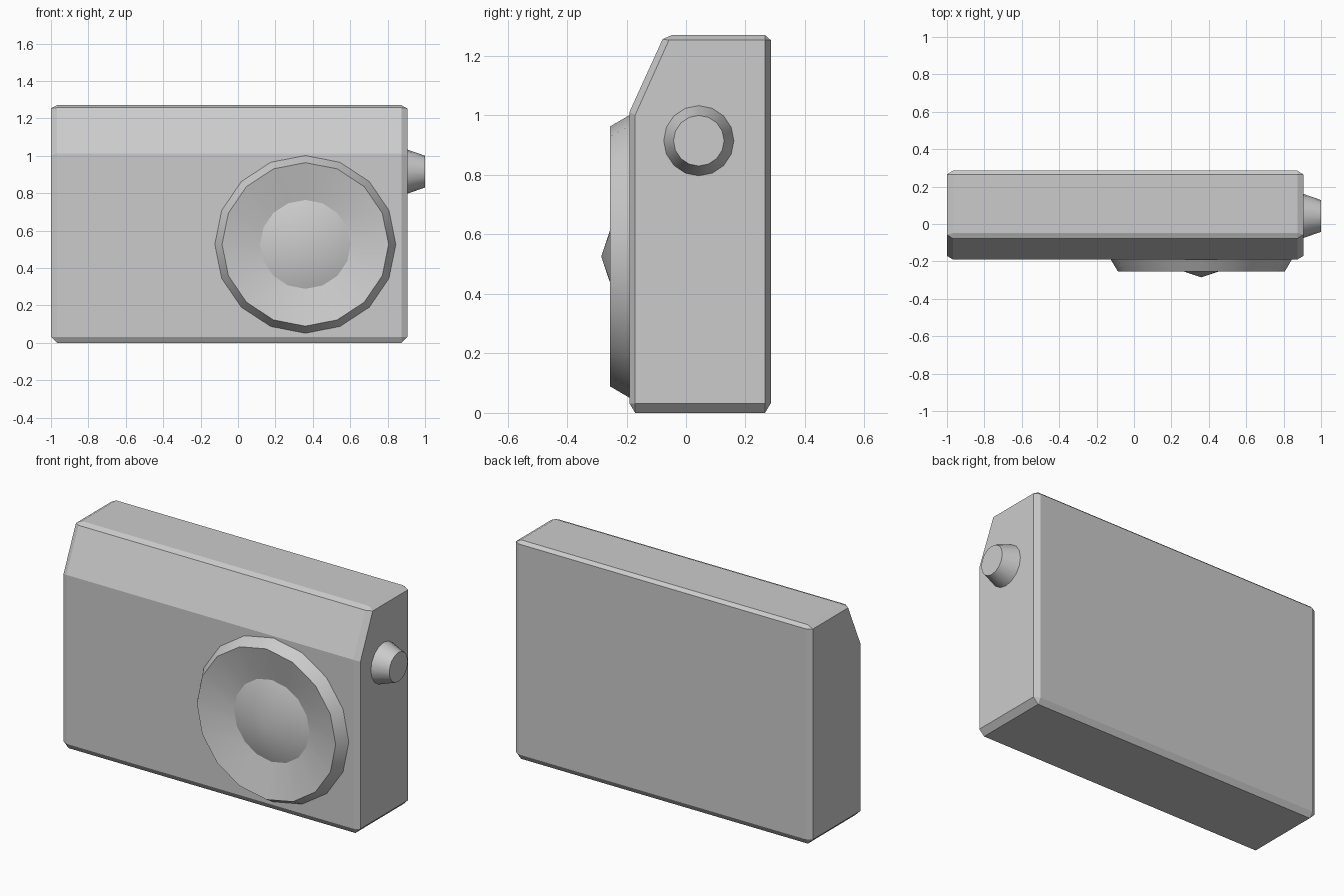
import bpy, bmesh
from math import sin, cos, pi, radians
from mathutils import Vector

if "Cube" in bpy.data.objects:
    bpy.data.objects.remove(bpy.data.objects["Cube"])


def finish(name, bm, smooth=False):
    bmesh.ops.recalc_face_normals(bm, faces=bm.faces[:])
    mesh = bpy.data.meshes.new(name)
    bm.to_mesh(mesh)
    bm.free()
    ob = bpy.data.objects.new(name, mesh)
    bpy.context.collection.objects.link(ob)
    if smooth:
        bpy.ops.object.select_all(action='DESELECT')
        bpy.context.view_layer.objects.active = ob
        ob.select_set(True)
        bpy.ops.object.shade_smooth_by_angle(angle=radians(30))
    return ob


def lathe(name, profile, centre, axis, u, v, sides=16):
    """Turn (radius, distance along axis) points; radius 0 makes a tip."""
    bm = bmesh.new()
    centre, axis, u, v = (Vector(p) for p in (centre, axis, u, v))
    rings = []
    for r, d in profile:
        count = sides if r else 1
        rings.append([bm.verts.new(centre + axis * d
                      + r * (u * cos(2 * pi * i / sides) + v * sin(2 * pi * i / sides)))
                      for i in range(count)])
    for a, b in zip(rings, rings[1:]):
        for i in range(sides):
            j = (i + 1) % sides
            bm.faces.new((a[i], a[j], b[0]) if len(b) == 1 else (a[i], a[j], b[j], b[i]))
    for ring in (rings[0], rings[-1]):
        if len(ring) > 1:
            bm.faces.new(ring)
    return finish(name, bm, True)


# Body: side profile (y, z) swept along x, chamfered everywhere but the slope's lower fold
SQUASH = 0.6            # chamfers are narrower in depth than in width
profile = [(-0.19, 0), (0.285, 0), (0.285, 1.285), (-0.067, 1.285), (-0.19, 1.012)]
bm = bmesh.new()
face = bm.faces.new([bm.verts.new((-1, y / SQUASH, z)) for y, z in profile])
moved = bmesh.ops.extrude_face_region(bm, geom=[face])['geom']
bmesh.ops.translate(bm, vec=(1.905, 0, 0),
                    verts=[g for g in moved if isinstance(g, bmesh.types.BMVert)])
bmesh.ops.recalc_face_normals(bm, faces=bm.faces[:])
edges = [e for e in bm.edges if not all(abs(w.co.z - 1.012) < 0.01 for w in e.verts)]
bmesh.ops.bevel(bm, geom=edges, offset=0.032, segments=1, profile=0.5, affect='EDGES')
for w in bm.verts:
    w.co.y *= SQUASH
    if w.co.z > 1.254:  # the top chamfer is half as tall
        w.co.z = 1.254 + (w.co.z - 1.254) * 0.516
finish("body", bm)

# Large dial on the front: bevelled rim, dished face, raised pointed centre
lathe("front_dial", [(1, 0), (0.92, 0.065), (0.5, 0.015), (0, 0.095)],
      (0.36, -0.19, 0.526), (0, -1, 0), (0.484, 0, 0), (0, 0, 0.475))

# Tapered knob on the right side
lathe("side_knob", [(0.118, 0), (0.085, 0.095)],
      (0.905, 0.043, 0.915), (1, 0, 0), (0, 1, 0), (0, 0, 1))
